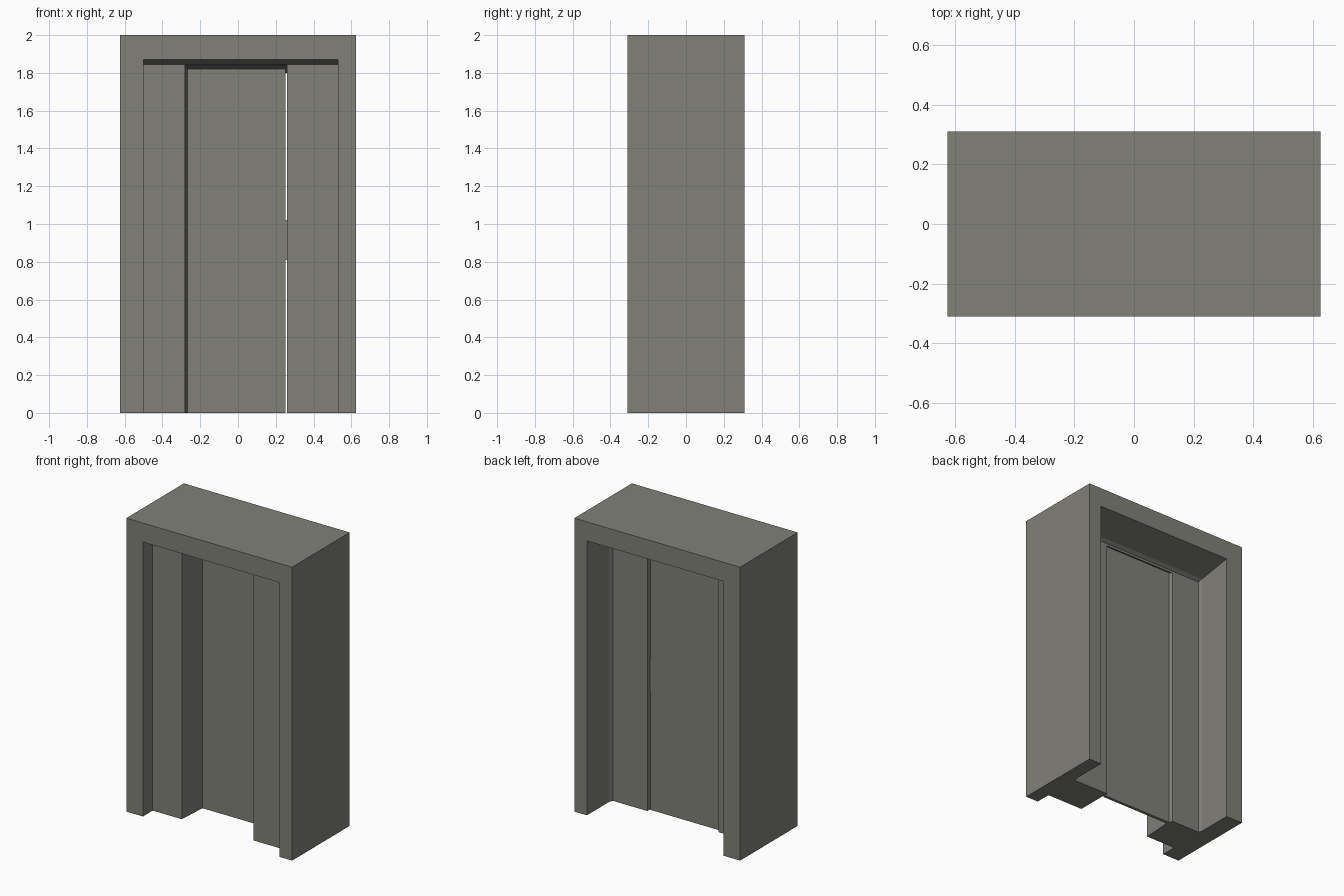
import bpy, bmesh

if "Cube" in bpy.data.objects:
    bpy.data.objects.remove(bpy.data.objects["Cube"])

grey = bpy.data.materials.new("warm_grey")
grey.diffuse_color = (0.22, 0.22, 0.19, 1.0)
grey.use_nodes = True
grey.node_tree.nodes["Principled BSDF"].inputs["Base Color"].default_value = grey.diffuse_color


def finish(bm, name):
    """Turn a bmesh into a flat-shaded object with the grey material."""
    bmesh.ops.recalc_face_normals(bm, faces=bm.faces[:])
    mesh = bpy.data.meshes.new(name)
    bm.to_mesh(mesh)
    bm.free()
    mesh.materials.append(grey)
    obj = bpy.data.objects.new(name, mesh)
    bpy.context.collection.objects.link(obj)
    return obj


def box(name, x0, x1, y0, y1, z0, z1):
    bm = bmesh.new()
    bmesh.ops.create_cube(bm, size=1)
    for v in bm.verts:
        v.co = (x0 if v.co.x < 0 else x1,
                y0 if v.co.y < 0 else y1,
                z0 if v.co.z < 0 else z1)
    return finish(bm, name)


# Door surround: doorway-shaped arches (y, left, right, top) swept from the
# front face, inwards through the opening, and out to the back face
arches = [
    (-0.31, -0.625, 0.625, 2.0),     # outer front edge
    (-0.31, -0.50, 0.53, 1.87),      # front opening
    (-0.205, -0.50, 0.53, 1.845),    # end of front recess
    (-0.205, -0.28, 0.26, 1.843),    # side panel inner edge
    (0.0, -0.268, 0.26, 1.82),       # at the door front
    (0.045, -0.277, 0.26, 1.80),     # side panel back edge
    (0.045, -0.49, 0.52, 1.815),     # inner end of the back recess
    (0.07, -0.50, 0.53, 1.83),       # small chamfer
    (0.31, -0.50, 0.53, 1.87),       # back opening
    (0.31, -0.625, 0.625, 2.0),      # outer back edge
]
bm = bmesh.new()
rings = [[bm.verts.new(p) for p in ((l, y, 0), (l, y, t), (r, y, t), (r, y, 0))]
         for y, l, r, t in arches]
for a, b in zip(rings, rings[1:] + rings[:1]):
    for i in range(3):
        bm.faces.new((a[i], a[i + 1], b[i + 1], b[i]))
for side in (0, 3):                  # undersides of the two posts
    bm.faces.new([ring[side] for ring in rings])
finish(bm, "door_surround")

# Door leaf, leaving a narrow gap at the latch side
box("door_leaf", -0.272, 0.252, 0.0, 0.02, 0.0, 1.822)

# Latch plate bridging the gap
box("latch_plate", 0.237, 0.261, -0.006, 0.018, 0.81, 1.02)
